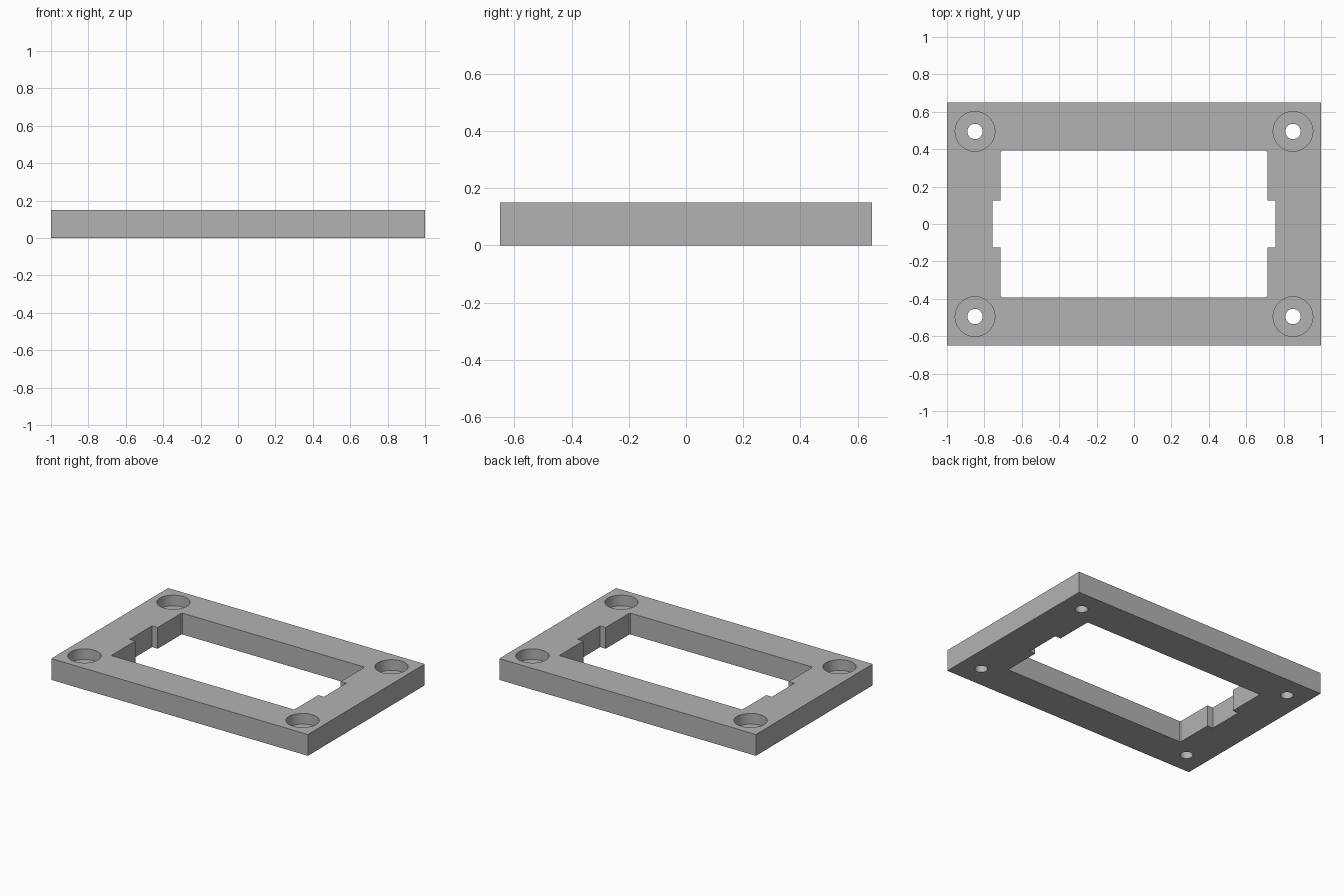
import bpy
import bmesh

if "Cube" in bpy.data.objects:
    bpy.data.objects.remove(bpy.data.objects["Cube"], do_unlink=True)

HALF_X, HALF_Y, THICK = 1.0, 0.65, 0.15
HOLE_X, HOLE_Y = 0.85, 0.495
HOLE_R, BORE_R, BORE_FLOOR = 0.041, 0.106, 0.075

grey = bpy.data.materials.new("mid grey")
grey.use_nodes = True
colour = (0.45, 0.45, 0.45, 1)
grey.diffuse_color = colour
grey.node_tree.nodes["Principled BSDF"].inputs["Base Color"].default_value = colour


def prism(name, outline, z0, z1):
    """Extrude a closed xy outline from z0 to z1."""
    bm = bmesh.new()
    base = bm.faces.new([bm.verts.new((x, y, z0)) for x, y in outline])
    top = bmesh.ops.extrude_face_region(bm, geom=[base])["geom"]
    moved = [v for v in top if isinstance(v, bmesh.types.BMVert)]
    bmesh.ops.translate(bm, verts=moved, vec=(0, 0, z1 - z0))
    bmesh.ops.recalc_face_normals(bm, faces=bm.faces)
    mesh = bpy.data.meshes.new(name)
    bm.to_mesh(mesh)
    bm.free()
    mesh.materials.append(grey)
    obj = bpy.data.objects.new(name, mesh)
    bpy.context.collection.objects.link(obj)
    return obj


def cylinder(name, x, y, r, z0, z1):
    bpy.ops.mesh.primitive_cylinder_add(vertices=64, radius=r, depth=z1 - z0,
                                        location=(x, y, (z0 + z1) / 2))
    obj = bpy.context.object
    obj.name = name
    obj.data.materials.append(grey)
    return obj


# Rectangular plate
plate = prism("mounting_frame",
              [(-HALF_X, -HALF_Y), (HALF_X, -HALF_Y), (HALF_X, HALF_Y), (-HALF_X, HALF_Y)],
              0, THICK)

# Central opening: one quarter of the outline mirrored round, with end notches
quarter = [(0.757, 0.125), (0.713, 0.125), (0.713, 0.385), (0.706, 0.392)]
right_half = [(x, -y) for x, y in reversed(quarter)] + quarter
opening = right_half + [(-x, -y) for x, y in right_half]
cutters = [prism("opening_cutter", opening, -0.1, THICK + 0.1)]

# Counterbored screw holes in the corners
for sx in (-1, 1):
    for sy in (-1, 1):
        x, y = sx * HOLE_X, sy * HOLE_Y
        cutters.append(cylinder("counterbore_cutter", x, y, BORE_R, BORE_FLOOR, THICK + 0.1))
        cutters.append(cylinder("screw_hole_cutter", x, y, HOLE_R, -0.1, THICK + 0.05))

# Cut everything out of the plate, then drop the cutters
for cutter in cutters:
    cutter.hide_render = True
    cut = plate.modifiers.new("cut", "BOOLEAN")
    cut.operation = "DIFFERENCE"
    cut.solver = "EXACT"
    cut.object = cutter
bpy.context.view_layer.update()
evaluated = plate.evaluated_get(bpy.context.evaluated_depsgraph_get())
finished = bpy.data.meshes.new_from_object(evaluated)
plate.modifiers.clear()
plate.data = finished
for cutter in cutters:
    bpy.data.objects.remove(cutter, do_unlink=True)

# Every face takes the single material
finished.materials.clear()
finished.materials.append(grey)
for face in finished.polygons:
    face.material_index = 0

# Smooth hole walls, sharp edges elsewhere
bpy.ops.object.select_all(action="DESELECT")
plate.select_set(True)
bpy.context.view_layer.objects.active = plate
bpy.ops.object.shade_smooth_by_angle()
